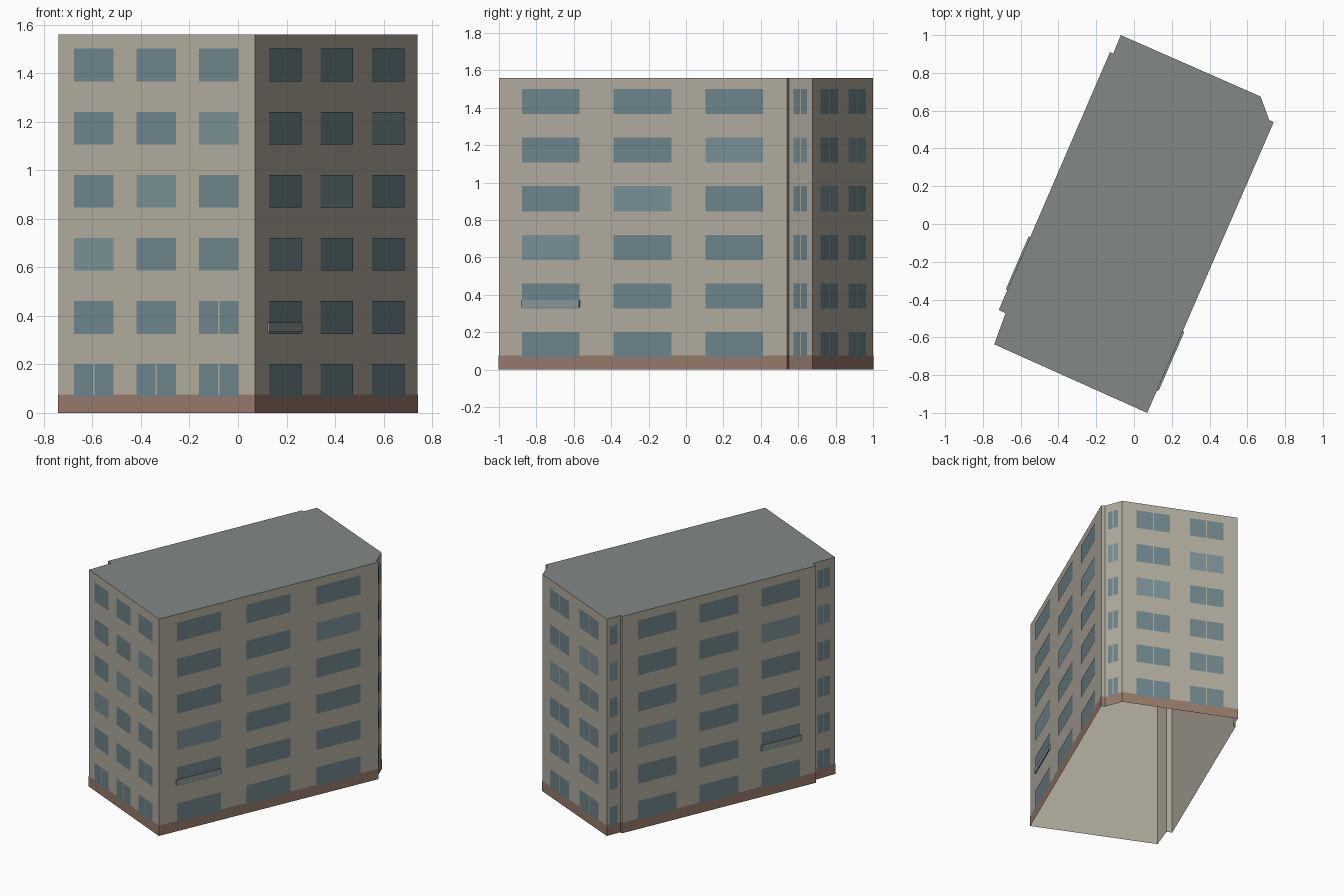
import bpy
from mathutils import Vector

if "Cube" in bpy.data.objects:
    bpy.data.objects.remove(bpy.data.objects["Cube"])

HEIGHT = 1.56
PLAN = [(0.07, -1.0), (0.74, 0.54), (0.716, 0.55), (0.67, 0.675), (-0.07, 1.0),
        (-0.11, 0.902), (-0.127, 0.91), (-0.716, -0.455), (-0.68, -0.472), (-0.74, -0.637)]


def material(name, rgb):
    m = bpy.data.materials.new(name)
    m.diffuse_color = (*rgb, 1)
    m.use_nodes = True
    m.node_tree.nodes["Principled BSDF"].inputs["Base Color"].default_value = m.diffuse_color
    return m


WALL = material("wall_render", (0.44, 0.41, 0.34))
GLASS = material("glass", (0.155, 0.235, 0.26))
LIGHT_GLASS = material("light_glass", (0.19, 0.28, 0.305))
BASE = material("base_brick", (0.31, 0.195, 0.145))
ROOF = material("roof_felt", (0.225, 0.25, 0.24))
RAIL = material("balcony_glass", (0.25, 0.31, 0.31))


def make(name, verts, faces, mats, indices=None):
    me = bpy.data.meshes.new(name)
    me.from_pydata([tuple(v) for v in verts], [], faces)
    for m in mats:
        me.materials.append(m)
    for p, i in zip(me.polygons, indices or [0] * len(faces)):
        p.material_index = i
    ob = bpy.data.objects.new(name, me)
    bpy.context.collection.objects.link(ob)
    return ob


def edge(i):
    a, b = Vector((*PLAN[i], 0)), Vector((*PLAN[(i + 1) % len(PLAN)], 0))
    d = b - a
    return a, d, Vector((d.y, -d.x, 0)).normalized()


def point(i, t, z, out):
    # Point on wall i, at fraction t along it, pushed outwards
    a, d, n = edge(i)
    return a + d * t + n * out + Vector((0, 0, z))


def ring(z, out=0.0):
    # Footprint loop, mitred outwards by the given distance
    res = []
    for i in range(len(PLAN)):
        a, _, n = edge(i)
        m = edge(i - 1)[2]
        res.append(a + (n + m) * (out / (1 + n.dot(m))) + Vector((0, 0, z)))
    return res


def band(name, z0, z1, out, mat):
    k = len(PLAN)
    faces = [(i, (i + 1) % k, k + (i + 1) % k, k + i) for i in range(k)]
    return make(name, ring(z0, out) + ring(z1, out), faces, [mat])


# Open-bottomed shell, coloured base strip and flat roof
band("walls", 0, HEIGHT, 0, WALL)
band("base_strip", 0, 0.075, 0.0015, BASE)
make("roof", ring(HEIGHT), [tuple(range(len(PLAN)))], [ROOF])


def windows(name, wall, columns, split, shift=2):
    # Six floors of flat panes; split windows leave a thin bar of wall between panes
    verts, faces, idx = [], [], []
    gap = 0.003 / edge(wall)[1].length
    for row in range(6):
        z0 = 0.066 + 0.26 * row
        for col, (t0, t1) in enumerate(columns):
            mid = (t0 + t1) / 2
            spans = [(t0, mid - gap), (mid + gap, t1)] if split(row, col) else [(t0, t1)]
            for s0, s1 in spans:
                k = len(verts)
                verts += [point(wall, s0, z0, 0.003), point(wall, s1, z0, 0.003),
                          point(wall, s1, z0 + 0.135, 0.003), point(wall, s0, z0 + 0.135, 0.003)]
                faces.append((k, k + 1, k + 2, k + 3))
                idx.append(int(row - col == shift))
    make(name, verts, faces, [GLASS, LIGHT_GLASS], idx)


THREE = [(0.081 + 0.318 * c, 0.281 + 0.318 * c) for c in range(3)]
TWO = [(0.125, 0.415), (0.585, 0.877)]
ONE = [(0.2, 0.76)]
always = lambda r, c: True
never = lambda r, c: False

windows("front_windows", 9, THREE, lambda r, c: r == 0 or (r == 1 and c == 2))
windows("right_windows", 0, THREE, never)
windows("left_windows", 6, THREE, never)
windows("back_windows", 3, TWO, always, 3)
windows("back_right_windows", 2, ONE, always, 4)
windows("back_left_windows", 4, ONE, always, 4)
windows("front_left_windows", 8, ONE, always, 4)


def balcony(name, wall, t0, t1):
    # Shallow railing box under a first floor window
    v = [point(wall, t, z, out) for z in (0.333, 0.373)
         for t, out in ((t0, 0), (t0, 0.009), (t1, 0.009), (t1, 0))]
    make(name, v, [(0, 3, 2, 1), (4, 5, 6, 7), (0, 1, 5, 4), (1, 2, 6, 5), (2, 3, 7, 6)], [RAIL])


balcony("right_balcony", 0, 0.078, 0.281)
balcony("left_balcony", 6, 0.717, 0.922)
